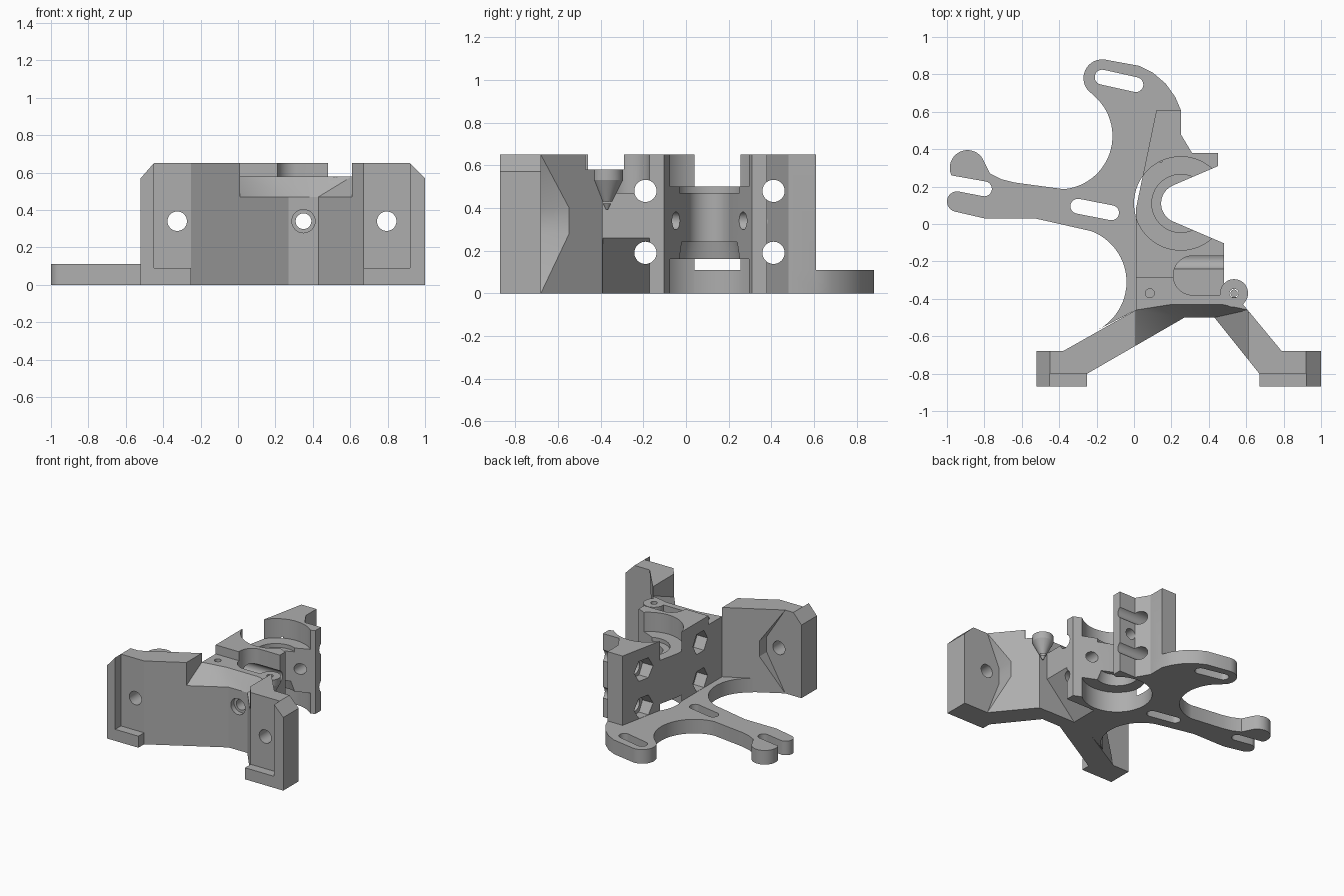
import bpy, bmesh
from math import radians, cos, sin, atan2, degrees
from mathutils import Matrix

cube = bpy.data.objects.get("Cube")
if cube:
    bpy.data.objects.remove(cube, do_unlink=True)

grey = bpy.data.materials.new("plain grey")
grey.use_nodes = True
COLOUR = (0.42, 0.42, 0.42, 1)
grey.diffuse_color = COLOUR
grey.node_tree.nodes["Principled BSDF"].inputs["Base Color"].default_value = COLOUR
H = 0.65          # full height
PLATE = 0.11      # base plate thickness
BORE = (0.25, 0.11)


def finish(bm, name):
    bmesh.ops.recalc_face_normals(bm, faces=bm.faces)
    mesh = bpy.data.meshes.new(name)
    bm.to_mesh(mesh)
    bm.free()
    mesh.materials.append(grey)
    ob = bpy.data.objects.new(name, mesh)
    bpy.context.collection.objects.link(ob)
    return ob


def prism(name, pts, lo, hi, axis="z"):
    """Extrude a 2D outline along one axis."""
    place = {"z": lambda a, b, t: (a, b, t),
             "y": lambda a, b, t: (a, t, b),
             "x": lambda a, b, t: (t, a, b)}[axis]
    bm = bmesh.new()
    low = [bm.verts.new(place(a, b, lo)) for a, b in pts]
    top = [bm.verts.new(place(a, b, hi)) for a, b in pts]
    bm.faces.new(low)
    bm.faces.new(top)
    for i in range(len(pts)):
        j = (i + 1) % len(pts)
        bm.faces.new((low[i], low[j], top[j], top[i]))
    return finish(bm, name)


def arc(c, r, start, end, n=24):
    steps = [radians(start + (end - start) * i / n) for i in range(n + 1)]
    return [(c[0] + r * cos(a), c[1] + r * sin(a)) for a in steps]


def circle(c, r, n=48):
    return arc(c, r, 0, 360, n)[:-1]


def rect(x0, x1, y0, y1):
    return [(x0, y0), (x1, y0), (x1, y1), (x0, y1)]


def stadium(a, b, r):
    t = degrees(atan2(b[1] - a[1], b[0] - a[0]))
    return arc(b, r, t - 90, t + 90, 12) + arc(a, r, t + 90, t + 270, 12)


def cone(name, c, r_low, r_high, lo, hi):
    bm = bmesh.new()
    bmesh.ops.create_cone(bm, cap_ends=True, segments=48, radius1=r_low, radius2=r_high,
                          depth=hi - lo, matrix=Matrix.Translation((*c, (lo + hi) / 2)))
    return finish(bm, name)


def combine(body, tool, op="DIFFERENCE"):
    mod = body.modifiers.new("combine", "BOOLEAN")
    mod.operation, mod.solver, mod.object = op, "EXACT", tool
    bpy.context.view_layer.objects.active = body
    bpy.ops.object.modifier_apply(modifier=mod.name)
    bpy.data.objects.remove(tool, do_unlink=True)


def cut(pts, lo, hi, axis="z"):
    combine(bracket, prism("cutter", pts, lo, hi, axis))


# Front wall with a pad at each end
bracket = prism("mounting_bracket", [
    (-0.52, -0.87), (-0.25, -0.87), (-0.25, -0.80), (0.27, -0.50), (0.43, -0.50),
    (0.67, -0.80), (0.67, -0.87), (1, -0.87), (1, -0.68), (0.79, -0.68),
    (0.55, -0.39), (0.1, -0.39), (0.01, -0.46), (-0.38, -0.68), (-0.52, -0.68)], 0, H)

# Clamp block
combine(bracket, prism("clamp_block", [
    (0.01, -0.47), (0.48, -0.47), (0.48, 0.1), (0.45, 0.1), (0.45, 0.38), (0.31, 0.38),
    (0.25, 0.48), (0.25, 0.61), (0.12, 0.61), (0.01, 0.08)], 0, H), "UNION")

# Base plate with two curved arms, one of them forked
outline = [(0.25, -0.42), (0.01, -0.46)]
outline += arc((-0.33, -0.31), 0.29, -60, 70)
outline += [(-0.53, 0.03), (-0.8, 0.03)]
outline += arc((-0.945, 0.12), 0.055, 260, 90, 12)
outline += arc((-0.80, 0.188), 0.04, -100, 80, 12)
outline += arc((-0.89, 0.30), 0.095, 205, 35)
outline += [(-0.77, 0.27), (-0.71, 0.24), (-0.64, 0.222)]
outline += arc((-0.40, 0.47), 0.285, -85, 45)
outline += arc((-0.17, 0.78), 0.1, 220, 80)
outline += [(0.03, 0.845), (0.1, 0.81), (0.17, 0.75), (0.22, 0.68), (0.25, 0.61)]
combine(bracket, prism("base_plate", outline, 0, PLATE), "UNION")

# Plate slots
cut(stadium((-0.17, 0.785), (0.01, 0.745), 0.04), -0.1, 0.2)
cut(stadium((-0.30, 0.095), (-0.12, 0.06), 0.04), -0.1, 0.2)

# Pads: front recess, top corner chamfer, rear clearance and screw hole
for hole, inner, recess, corner, rear in (
        (-0.325, -0.2, -0.45, -0.52, (-0.38, -0.22)),
        (0.795, 0.64, 0.92, 1.0, (0.79, 0.68))):
    cut(rect(min(inner, recess), max(inner, recess), 0.09, 0.8), -0.95, -0.80, "y")
    out = 0.1 if corner > 0 else -0.1
    cut([(corner + out, 0.47), (corner + out, 0.8), (recess - out * 1.3, 0.78),
         (recess, H), (corner, 0.57)], -1, -0.6, "y")
    a, b = rear
    cut([(a, 0), (b, 0.28), (b, 0.40), (a, H)], -0.68, -0.45, "y")
    cut(circle((hole, 0.34), 0.052), -1, -0.5, "y")

# Bevelled notch in the middle of the front wall
bm = bmesh.new()
for x, y in ((0.01, -0.65), (0.27, -0.5), (0.43, -0.5), (0.61, -0.725),
             (0.01, -0.95), (0.61, -0.95)):
    bm.verts.new((x, y, 0.47))
for x, y in ((0.01, -0.46), (0.2, -0.43), (0.47, -0.43), (0.61, -0.46),
             (0.01, -0.95), (0.61, -0.95)):
    for z in (0.58, 0.75):
        bm.verts.new((x, y, z))
hull = bmesh.ops.convex_hull(bm, input=bm.verts)
loose = [v for v in bm.verts if not v.link_faces]
bmesh.ops.delete(bm, geom=loose, context="VERTS")
combine(bracket, finish(bm, "cutter"))
cut(rect(0.01, 0.62, -0.47, -0.29), 0.58, 0.8)

# Stepped bore and its flared opening
cut([(0.21, 0.013), (0.52, -0.12), (0.52, 0.34), (0.21, 0.207)], -0.1, 0.8)
cut(circle(BORE, 0.105), -0.1, 0.8)
for r, lo, hi in ((0.25, -0.1, 0.16), (0.25, 0.50, 0.8), (0.155, 0.47, 0.55)):
    cut(circle(BORE, r, 64), lo, hi)
combine(bracket, cone("cutter", BORE, 0.16, 0.135, 0.14, 0.24))

# Round-ended pocket and the sloped undercut beneath it
cut(arc((0.315, -0.275), 0.105, 90, 270) + [(0.5, -0.38), (0.5, -0.17)], 0.47, 0.8)
cut([(0.55, 0.26), (0.48, 0.26), (0.22, -0.01), (0.55, -0.01)], -0.388, -0.17, "y")

# Cross bolts with hexagonal nut pockets
for y, depth in ((-0.19, 0.1), (0.41, 0.15)):
    for z in (0.19, 0.48):
        cut(circle((y, z), 0.052), -0.2, 0.7, "x")
        cut(circle((y, z), 0.09, 6), -0.15, depth, "x")

# Screw boss tapering into the wall
boss = cone("screw_boss", (0.535, -0.37), 0.004, 0.075, 0.39, 0.53)
combine(boss, prism("boss_top", circle((0.535, -0.37), 0.075), 0.53, 0.58), "UNION")
combine(bracket, boss, "UNION")
for x in (0.085, 0.535):
    cut(circle((x, -0.37), 0.024, 24), 0.42, 0.7)

# Long clamp screw hole with a shallow counterbore
cut(circle((0.35, 0.34), 0.042), -0.7, 0.5, "y")
cut(circle((0.35, 0.34), 0.062), -0.7, -0.46, "y")

bpy.ops.object.select_all(action="DESELECT")
bracket.select_set(True)
bpy.context.view_layer.objects.active = bracket
bpy.ops.object.shade_smooth_by_angle(angle=radians(25))
